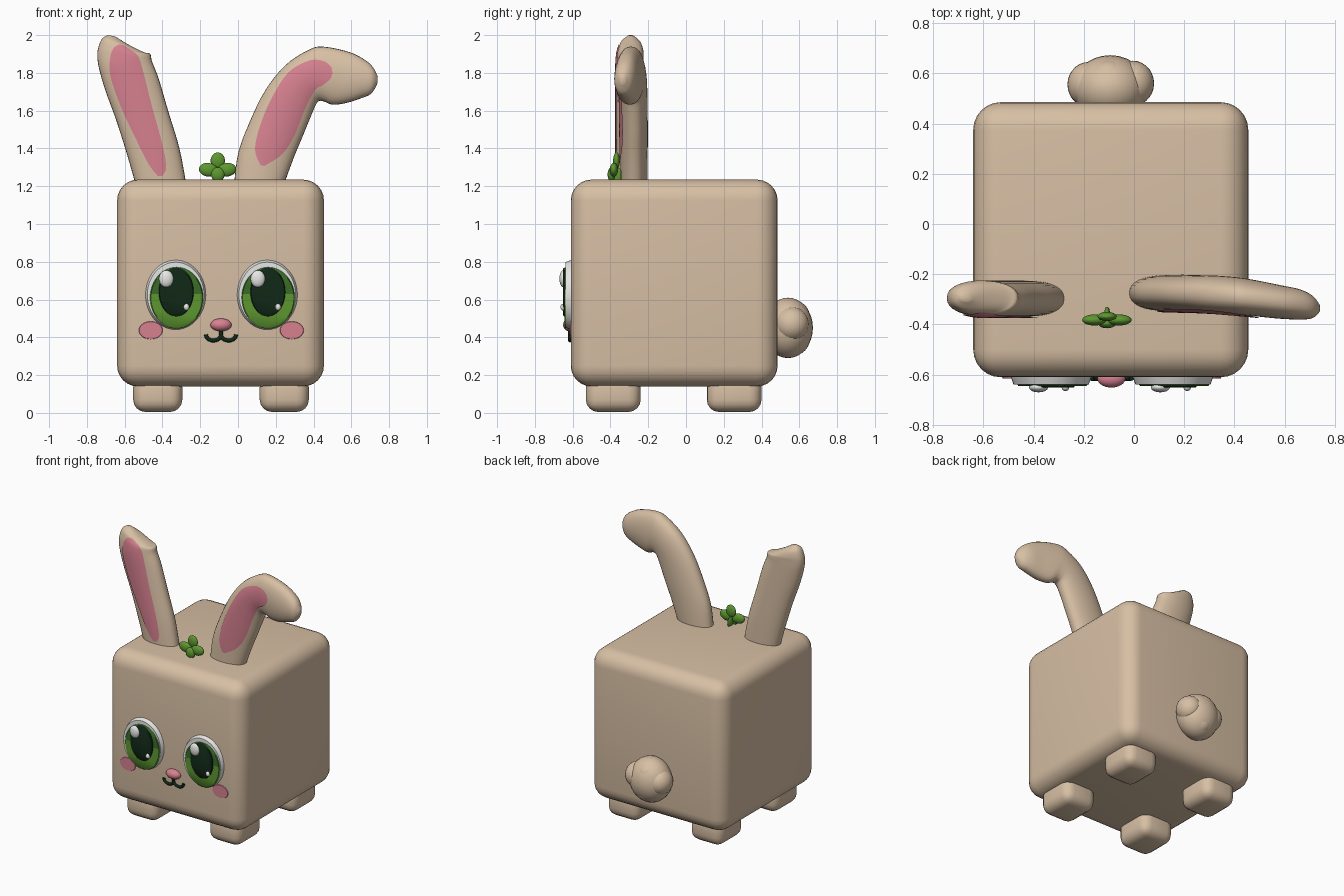
import bpy, bmesh, math
from mathutils import Vector, Matrix
from mathutils.bvhtree import BVHTree

if "Cube" in bpy.data.objects:
    bpy.data.objects.remove(bpy.data.objects["Cube"])


def material(name, rgb):
    m = bpy.data.materials.new(name)
    m.diffuse_color = (*rgb, 1)
    m.use_nodes = True
    m.node_tree.nodes["Principled BSDF"].inputs["Base Color"].default_value = m.diffuse_color
    return m


FUR = material("beige fur", (0.68, 0.52, 0.37))
PINK = material("pink", (0.68, 0.22, 0.28))
WHITE = material("eye white", (0.80, 0.80, 0.78))
GREEN = material("bright green", (0.11, 0.31, 0.03))
DARK_GREEN = material("dark green", (0.04, 0.15, 0.02))
BLACK = material("green black", (0.005, 0.02, 0.008))


def finish(name, bm, *mats, angle=180):
    bmesh.ops.recalc_face_normals(bm, faces=bm.faces)
    me = bpy.data.meshes.new(name)
    bm.to_mesh(me)
    bm.free()
    ob = bpy.data.objects.new(name, me)
    bpy.context.collection.objects.link(ob)
    for m in mats:
        me.materials.append(m)
    bpy.ops.object.select_all(action='DESELECT')
    ob.select_set(True)
    bpy.context.view_layer.objects.active = ob
    bpy.ops.object.shade_smooth_by_angle(angle=math.radians(angle))
    return ob


def box(name, lo, hi, bevel, segments):
    lo, hi = Vector(lo), Vector(hi)
    bm = bmesh.new()
    bmesh.ops.create_cube(bm, size=1, matrix=Matrix.LocRotScale((lo + hi) / 2, None, hi - lo))
    bmesh.ops.bevel(bm, geom=bm.edges[:], offset=bevel, segments=segments,
                    profile=0.5, affect='EDGES')
    return finish(name, bm, FUR, angle=40)


def balls(name, mat, items):
    """Ellipsoids given as (centre, radii, rotation about y)."""
    bm = bmesh.new()
    for c, r, rot in items:
        mtx = Matrix.Translation(c) @ Matrix.Rotation(rot, 4, 'Y') @ Matrix.Diagonal((*r, 1))
        bmesh.ops.create_uvsphere(bm, u_segments=28, v_segments=16, radius=1, matrix=mtx)
    return finish(name, bm, mat)


def disc(name, x, z, rx, rz, back, front, *mats, top=0.95, split=None):
    """Elliptical plate facing -y; faces below split take the second material."""
    bm = bmesh.new()
    mtx = (Matrix.Translation((x, (back + front) / 2, z)) @ Matrix.Diagonal((rx, 1, rz, 1))
           @ Matrix.Rotation(math.pi / 2, 4, 'X'))
    bmesh.ops.create_cone(bm, cap_ends=True, segments=48, radius1=1, radius2=top,
                          depth=back - front, matrix=mtx)
    if split is not None:
        bmesh.ops.bisect_plane(bm, geom=bm.verts[:] + bm.edges[:] + bm.faces[:],
                               plane_co=(0, 0, split), plane_no=(0, 0, 1))
        for f in bm.faces:
            f.material_index = int(f.calc_center_median().z < split)
    return finish(name, bm, *mats, angle=50)


def spline(rows, steps):
    """Catmull-Rom interpolation of rows of numbers."""
    p = [rows[0]] + list(rows) + [rows[-1]]
    out = []
    for i in range(1, len(p) - 2):
        for k in range(steps):
            t = k / steps
            out.append([0.5 * (2 * b + (c - a) * t + (2 * a - 5 * b + 4 * c - d) * t * t
                               + (3 * b - a - 3 * c + d) * t ** 3)
                        for a, b, c, d in zip(*p[i - 1:i + 3])])
    return out + [list(rows[-1])]


def ear(name, rows, inner):
    # Outer ear: rows are left x, z, right x, z, centre y, half depth
    bm = bmesh.new()
    n, rings = 32, []
    for lx, lz, rx, rz, y, d in spline(rows, 5):
        ring = []
        for k in range(n):
            a = 2 * math.pi * k / n
            u = math.cos(a) / 2
            s = math.copysign(abs(math.sin(a)) ** 0.85, math.sin(a))
            ring.append(bm.verts.new(((lx + rx) / 2 + u * (rx - lx), y + d * s,
                                      (lz + rz) / 2 + u * (rz - lz))))
        rings.append(ring)
    for a, b in zip(rings, rings[1:]):
        for k in range(n):
            bm.faces.new((a[k], a[(k + 1) % n], b[(k + 1) % n], b[k]))
    bm.faces.new(rings[0])
    bm.faces.new(rings[-1])
    tree = BVHTree.FromBMesh(bm)
    finish(name, bm, FUR)
    # Pink lining: strip between two rails, laid on the front of the ear
    bm = bmesh.new()
    grid = []
    for lx, lz, rx, rz in spline(inner, 5):
        row = []
        for k in range(11):
            t = k / 10
            x, z = lx + (rx - lx) * t, lz + (rz - lz) * t
            hit = tree.ray_cast(Vector((x, -2, z)), Vector((0, 1, 0)))[0]
            row.append(bm.verts.new((x, (hit.y if hit else -0.3) - 0.006, z)))
        grid.append(row)
    for a, b in zip(grid, grid[1:]):
        for k in range(10):
            bm.faces.new((a[k], a[k + 1], b[k + 1], b[k]))
    ob = finish(name + "_lining", bm, PINK)
    if sum(p.normal.y for p in ob.data.polygons) > 0:
        ob.data.flip_normals()


# Body and feet
box("body", (-0.64, -0.61, 0.14), (0.455, 0.485, 1.235), 0.11, 6)
for sx, x in (("left", -0.555), ("right", 0.115)):
    for sy, y in (("front", -0.53), ("back", 0.11)):
        box(f"{sy}_{sx}_foot", (x, y, 0.005), (x + 0.26, y + 0.29, 0.2), 0.065, 4)

# Ears: one upright, one folded over
ear("upright_ear",
    [(-0.54, 1.2, -0.272, 1.2, -0.297, 0.07), (-0.585, 1.36, -0.31, 1.40, -0.297, 0.072),
     (-0.645, 1.55, -0.37, 1.60, -0.297, 0.072), (-0.70, 1.70, -0.42, 1.77, -0.297, 0.072),
     (-0.735, 1.82, -0.455, 1.86, -0.297, 0.072), (-0.745, 1.89, -0.465, 1.90, -0.295, 0.07),
     (-0.738, 1.94, -0.50, 1.91, -0.293, 0.066), (-0.72, 1.98, -0.58, 1.95, -0.293, 0.05),
     (-0.69, 2.0, -0.65, 1.993, -0.293, 0.015)],
    [(-0.425, 1.255, -0.40, 1.255), (-0.475, 1.32, -0.38, 1.30), (-0.55, 1.47, -0.40, 1.42),
     (-0.62, 1.62, -0.46, 1.64), (-0.675, 1.78, -0.50, 1.80), (-0.678, 1.87, -0.53, 1.89),
     (-0.66, 1.93, -0.58, 1.93), (-0.63, 1.95, -0.61, 1.948)])
ear("folded_ear",
    [(-0.022, 1.2, 0.24, 1.2, -0.275, 0.07), (0, 1.37, 0.295, 1.35, -0.275, 0.072),
     (0.053, 1.52, 0.345, 1.47, -0.275, 0.073), (0.14, 1.70, 0.39, 1.58, -0.277, 0.073),
     (0.25, 1.84, 0.42, 1.645, -0.28, 0.074), (0.38, 1.925, 0.45, 1.65, -0.287, 0.074),
     (0.46, 1.938, 0.50, 1.632, -0.295, 0.072), (0.59, 1.91, 0.57, 1.64, -0.31, 0.067),
     (0.67, 1.87, 0.65, 1.665, -0.32, 0.06), (0.715, 1.83, 0.705, 1.69, -0.33, 0.045),
     (0.74, 1.78, 0.737, 1.74, -0.335, 0.015)],
    [(0.12, 1.31, 0.14, 1.308), (0.09, 1.40, 0.235, 1.37), (0.127, 1.55, 0.30, 1.47),
     (0.196, 1.70, 0.354, 1.605), (0.275, 1.81, 0.41, 1.71), (0.38, 1.866, 0.45, 1.735),
     (0.455, 1.862, 0.49, 1.77), (0.495, 1.83, 0.50, 1.80)])

# Eyes (the same way round on both sides) and cheeks
for side, x, cheek in (("left", -0.33, -0.462), ("right", 0.155, 0.285)):
    disc(side + "_eye_white", x, 0.625, 0.163, 0.188, -0.60, -0.638, WHITE, top=0.92)
    disc(side + "_iris", x + 0.005, 0.61, 0.143, 0.164, -0.635, -0.644,
         DARK_GREEN, GREEN, split=0.63)
    disc(side + "_pupil", x + 0.003, 0.64, 0.093, 0.13, -0.643, -0.65, BLACK)
    balls(side + "_eye_glints", WHITE, [((x - 0.05, -0.65, 0.71), (0.038, 0.02, 0.045), 0),
                                        ((x + 0.057, -0.65, 0.56), (0.015, 0.015, 0.018), 0)])
    disc(side + "_cheek", cheek, 0.437, 0.064, 0.048, -0.608, -0.614, PINK)

# Nose and mouth
balls("nose", PINK, [((-0.09, -0.615, 0.466), (0.056, 0.036, 0.034), 0)])
curve = bpy.data.curves.new("mouth", 'CURVE')
curve.dimensions = '3D'
curve.bevel_depth = 0.01
curve.use_fill_caps = True
for s in (-1, 1):
    sp = curve.splines.new('POLY')
    sp.points.add(13)
    for k, p in enumerate(sp.points):
        a = math.pi * (1 + (k - 1) / 12)
        z = 0.415 + 0.032 * math.sin(a) if k else 0.44
        x = 0.04 + 0.04 * math.cos(a) if k else 0
        p.co = (-0.09 + s * x, -0.614, z, 1)
curve.materials.append(BLACK)
bpy.context.collection.objects.link(bpy.data.objects.new("mouth", curve))

# Fluffy tail
balls("tail", FUR, [((-0.095, 0.54, 0.45), (0.15, 0.132, 0.16), 0),
                    ((-0.18, 0.555, 0.46), (0.085, 0.09, 0.09), 0),
                    ((-0.005, 0.56, 0.47), (0.085, 0.09, 0.09), 0),
                    ((-0.1, 0.57, 0.51), (0.09, 0.085, 0.085), 0),
                    ((-0.09, 0.57, 0.39), (0.085, 0.085, 0.085), 0)])

# Clover with four leaves and a stem, leaning back
balls("clover", GREEN, [((-0.157, -0.382, 1.287), (0.05, 0.022, 0.036), 0.15),
                        ((-0.059, -0.382, 1.287), (0.05, 0.022, 0.036), -0.15),
                        ((-0.107, -0.368, 1.335), (0.038, 0.018, 0.044), 0),
                        ((-0.107, -0.395, 1.262), (0.036, 0.02, 0.038), 0),
                        ((-0.107, -0.36, 1.255), (0.012, 0.03, 0.04), 0)])
